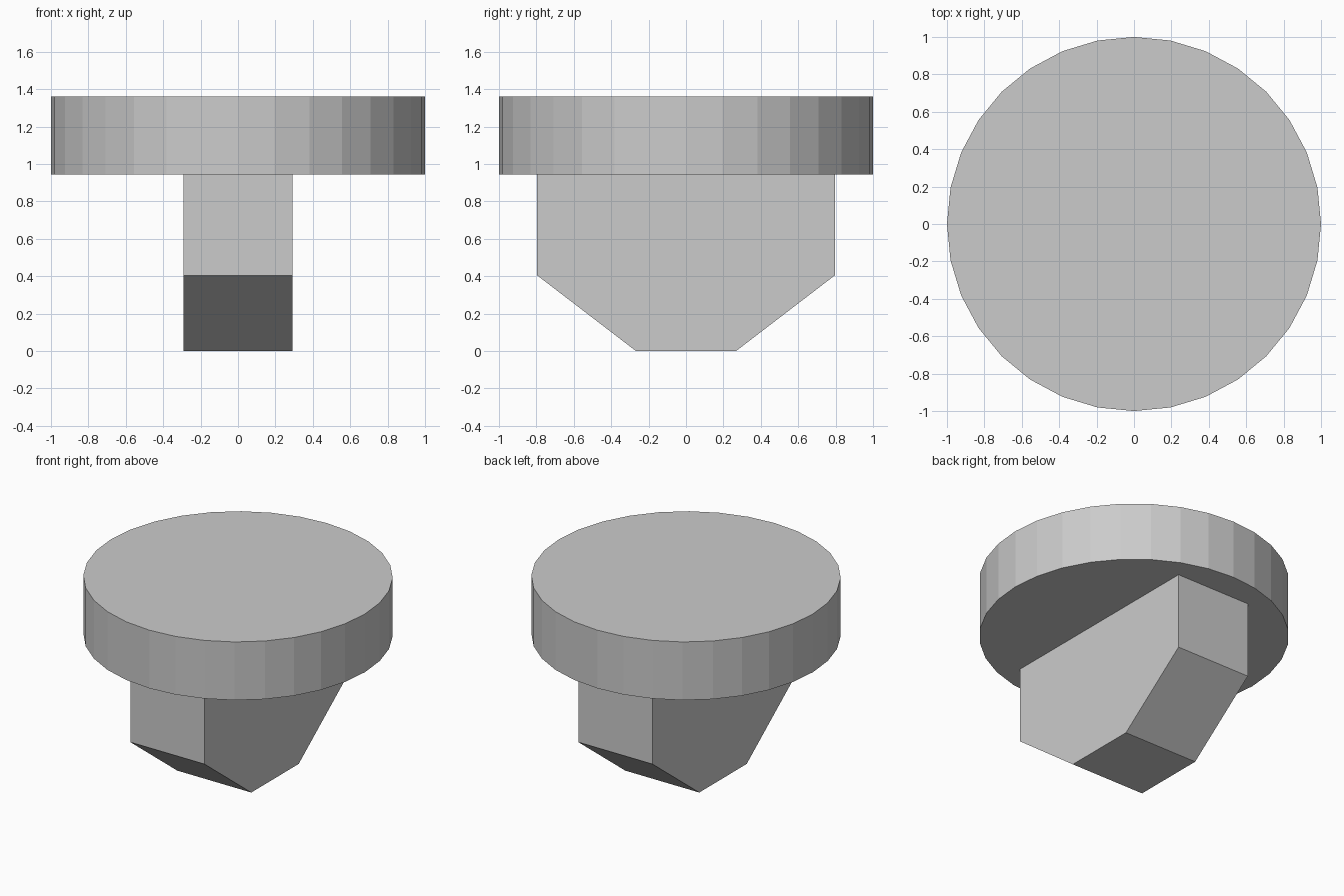
import bpy
import bmesh

if "Cube" in bpy.data.objects:
    bpy.data.objects.remove(bpy.data.objects["Cube"])

DISC_BOTTOM, DISC_TOP = 0.945, 1.36
STEM_HALF_WIDTH = 0.292


def add_object(name, bm):
    bmesh.ops.recalc_face_normals(bm, faces=bm.faces)
    mesh = bpy.data.meshes.new(name)
    bm.to_mesh(mesh)
    bm.free()
    obj = bpy.data.objects.new(name, mesh)
    bpy.context.collection.objects.link(obj)
    return obj


# Round head: flat-shaded 32-sided disc
bm = bmesh.new()
bmesh.ops.create_cone(bm, cap_ends=True, segments=32, radius1=1, radius2=1,
                      depth=DISC_TOP - DISC_BOTTOM)
head = add_object("round_head", bm)
head.location.z = (DISC_BOTTOM + DISC_TOP) / 2

# Tapered stem: half profile (y, z) mirrored, then extruded along x
half = [(0.267, 0), (0.796, 0.405), (0.796, DISC_BOTTOM)]
profile = half + [(-y, z) for y, z in reversed(half)]
bm = bmesh.new()
side = bm.faces.new([bm.verts.new((-STEM_HALF_WIDTH, y, z)) for y, z in profile])
extruded = bmesh.ops.extrude_face_region(bm, geom=[side], use_keep_orig=True)
moved = [v for v in extruded["geom"] if isinstance(v, bmesh.types.BMVert)]
bmesh.ops.translate(bm, verts=moved, vec=(2 * STEM_HALF_WIDTH, 0, 0))
add_object("tapered_stem", bm)
